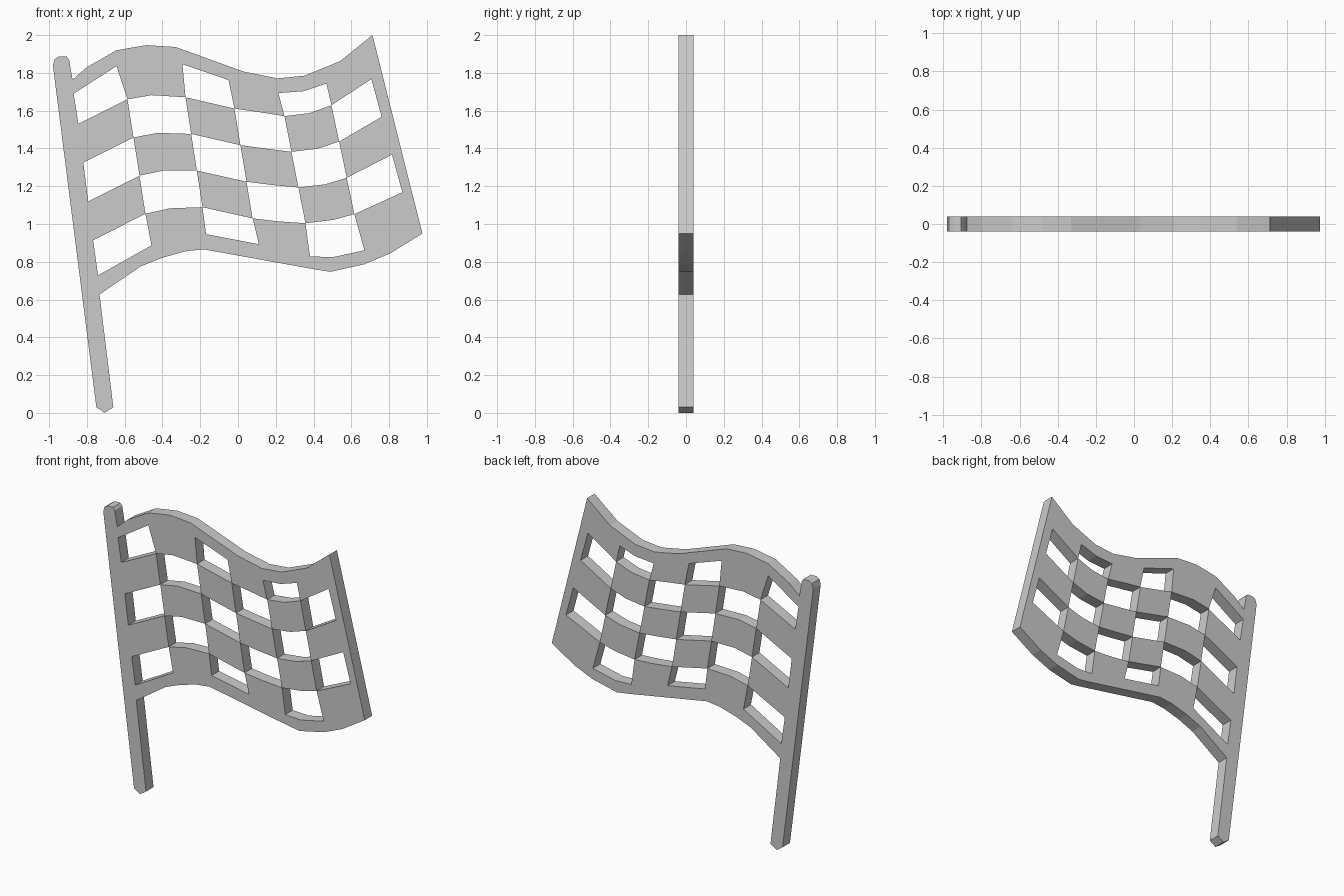
import bpy, bmesh
from mathutils import Vector
from mathutils.geometry import tessellate_polygon

if "Cube" in bpy.data.objects:
    bpy.data.objects.remove(bpy.data.objects["Cube"])

HALF = 0.04  # half the plate thickness

# Outer silhouette: pole top, wavy top edge, right edge, wavy bottom edge, pole foot
OUTLINE = [
    (-.98, 1.84), (-.97, 1.873), (-.95, 1.886), (-.907, 1.886), (-.894, 1.868),
    (-.876, 1.764), (-.8, 1.83), (-.643, 1.92), (-.484, 1.947), (-.33, 1.937),
    (.029, 1.807), (.209, 1.771), (.352, 1.785), (.54, 1.862), (.712, 2.0),
    (.976, .95), (.807, .845), (.669, .787), (.489, .747), (.405, .76),
    (-.183, .866), (-.28, .855), (-.405, .82), (-.516, .775), (-.733, .627),
    (-.66, .03), (-.706, 0), (-.75, .03)]

# Checker columns: (check index to the right, top, first row line, last row line, bottom)
COLUMNS = [
    (0, (-.87, 1.69), (-.845, 1.53), (-.767, .914), (-.741, .728)),
    (1, (-.643, 1.836), (-.585, 1.66), (-.49, 1.054), (-.458, .887)),
    (1, (-.47, 1.86), (-.458, 1.682), (-.362, 1.083), (-.32, .94)),
    (2, (-.294, 1.846), (-.278, 1.671), (-.188, 1.089), (-.169, .946)),
    (3, (-.05, 1.762), (-.019, 1.611), (.077, 1.03), (.111, .893)),
    (3, (.087, 1.725), (.114, 1.592), (.214, 1.014), (.246, .856)),
    (4, (.214, 1.693), (.246, 1.571), (.357, 1.004), (.381, .829)),
    (4, (.347, 1.703), (.378, 1.587), (.505, 1.022), (.5, .824)),
    (5, (.468, 1.743), (.495, 1.629), (.616, 1.052), (.669, .861)),
    (6, (.653, 1.88), (.706, 1.767), (.87, 1.168), (.907, .972))]

bm = bmesh.new()


def vert(p):
    return bm.verts.new((p[0], -HALF, p[1]))


# Lattice of check corners, inner rows evenly spaced down each column
lattice = []
for _, top, first, last, bottom in COLUMNS:
    a, b = Vector(first), Vector(last)
    points = [top] + [a.lerp(b, i / 3) for i in range(4)] + [bottom]
    lattice.append([vert(p) for p in points])

# Solid checks, leaving every other one open
for c in range(len(COLUMNS) - 1):
    for r in range(5):
        if (COLUMNS[c][0] + r) % 2:
            bm.faces.new((lattice[c][r], lattice[c][r + 1],
                          lattice[c + 1][r + 1], lattice[c + 1][r]))

# Pole and border: the area between the silhouette and the checker edge
outer = [vert(p) for p in OUTLINE]
inner = (lattice[0][:] + [col[5] for col in lattice[1:]]
         + lattice[-1][4::-1] + [col[0] for col in lattice[-2:0:-1]])
ring = outer + inner
loops = [[Vector((v.co.x, v.co.z, 0)) for v in loop] for loop in (outer, inner)]
for tri in tessellate_polygon(loops):
    bm.faces.new([ring[i] for i in tri])

# Thickness
bmesh.ops.recalc_face_normals(bm, faces=bm.faces[:])
front = bm.faces[:]
back = bmesh.ops.duplicate(bm, geom=front)
mapping = back["vert_map"]
for v in {v for f in front for v in f.verts}:
    mapping[v].co.y = HALF
edges = {e for f in front for e in f.edges}
for e in edges:
    if len(e.link_faces) == 1:
        a, b = e.verts
        bm.faces.new((a, b, mapping[b], mapping[a]))
bmesh.ops.recalc_face_normals(bm, faces=bm.faces[:])

mesh = bpy.data.meshes.new("checkered_flag")
bm.to_mesh(mesh)
bm.free()
bpy.context.collection.objects.link(bpy.data.objects.new("checkered_flag", mesh))
